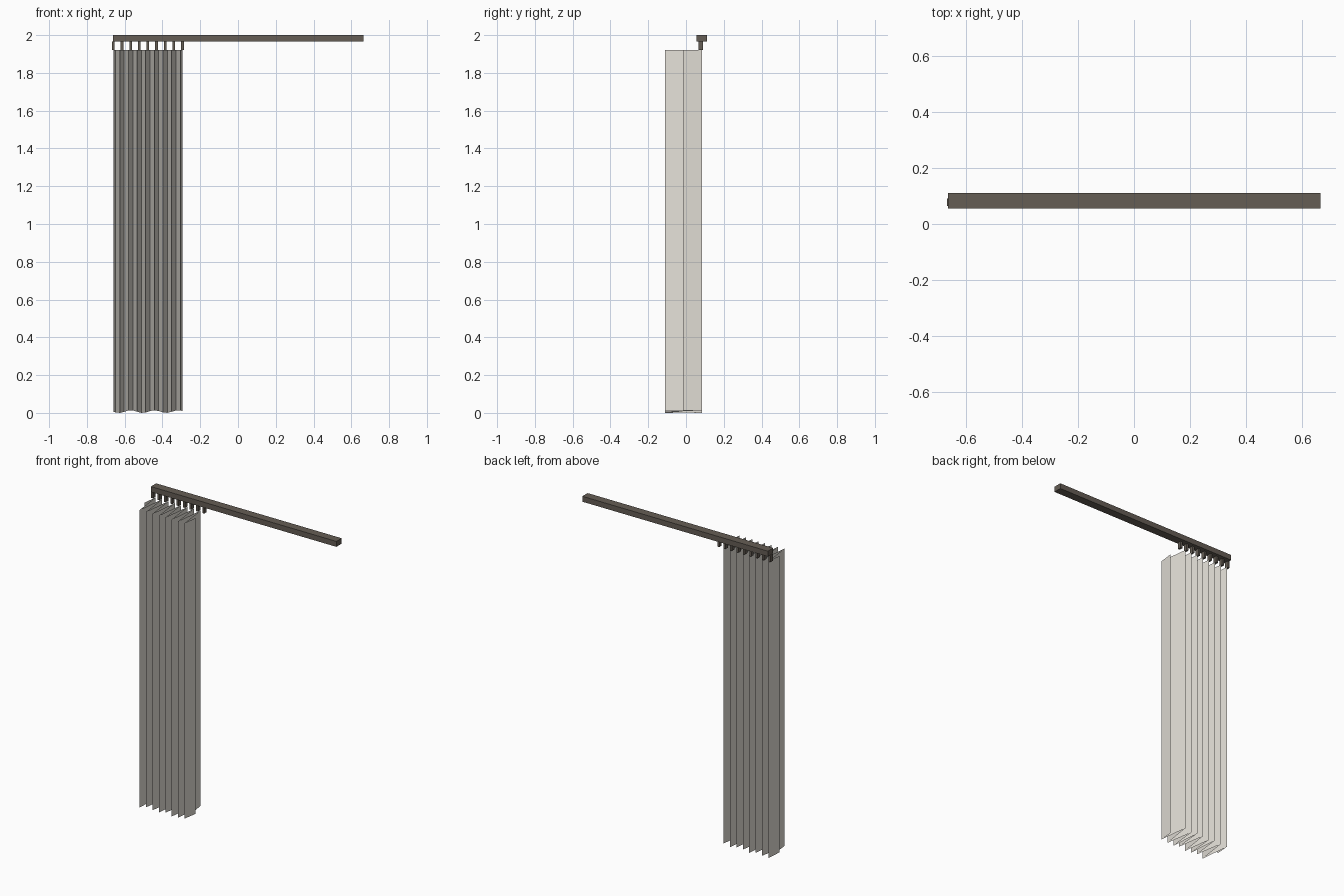
import bpy, bmesh, math

if "Cube" in bpy.data.objects:
    bpy.data.objects.remove(bpy.data.objects["Cube"])


def material(name, rgb):
    m = bpy.data.materials.new(name)
    m.diffuse_color = (*rgb, 1)
    m.use_nodes = True
    m.node_tree.nodes["Principled BSDF"].inputs["Base Color"].default_value = m.diffuse_color
    return m


def add_object(name, bm, mat):
    me = bpy.data.meshes.new(name)
    bm.to_mesh(me)
    bm.free()
    ob = bpy.data.objects.new(name, me)
    me.materials.append(mat)
    bpy.context.collection.objects.link(ob)
    return ob


def box(name, lo, hi, mat):
    bm = bmesh.new()
    bmesh.ops.create_cube(bm, size=1)
    for v in bm.verts:
        v.co = [(a + b) / 2 + c * (b - a) for a, b, c in zip(lo, hi, v.co)]
    return add_object(name, bm, mat)


cloth = material("pale_cloth", (0.78, 0.75, 0.69))
metal = material("dark_metal", (0.13, 0.11, 0.09))

LEFT, RIGHT, PLEATS = -0.66, -0.294, 8
PITCH = (RIGHT - LEFT) / PLEATS
BACK, FRONT = 0.085, -0.11
TOP = 1.922

# Rail along the top
box("curtain_rail", (-0.662, 0.056, 1.965), (0.664, 0.11, 2.0), metal)

# Hangers between rail and cloth
for i in range(PLEATS + 1):
    x = LEFT + i * PITCH
    box(f"hanger_{i + 1}", (x - 0.007, 0.065, TOP), (x + 0.007, 0.09, 1.966), metal)

# Pleated curtain: sharp zigzag sheet, with half panels at both ends
mid = (BACK + FRONT) / 2
path = [(LEFT, mid)]
for i in range(PLEATS):
    path.append((LEFT + (i + 0.25) * PITCH, BACK))
    path.append((LEFT + (i + 0.75) * PITCH, FRONT))
path.append((RIGHT, mid))

bm = bmesh.new()
columns = []
for x, y in path:
    hem = 0.007 - 0.007 * math.cos(2 * math.pi * (x + 0.63) / 0.125)
    columns.append((bm.verts.new((x, y, hem)), bm.verts.new((x, y, TOP))))
for a, b in zip(columns, columns[1:]):
    bm.faces.new((a[0], b[0], b[1], a[1]))
add_object("pleated_curtain", bm, cloth)
